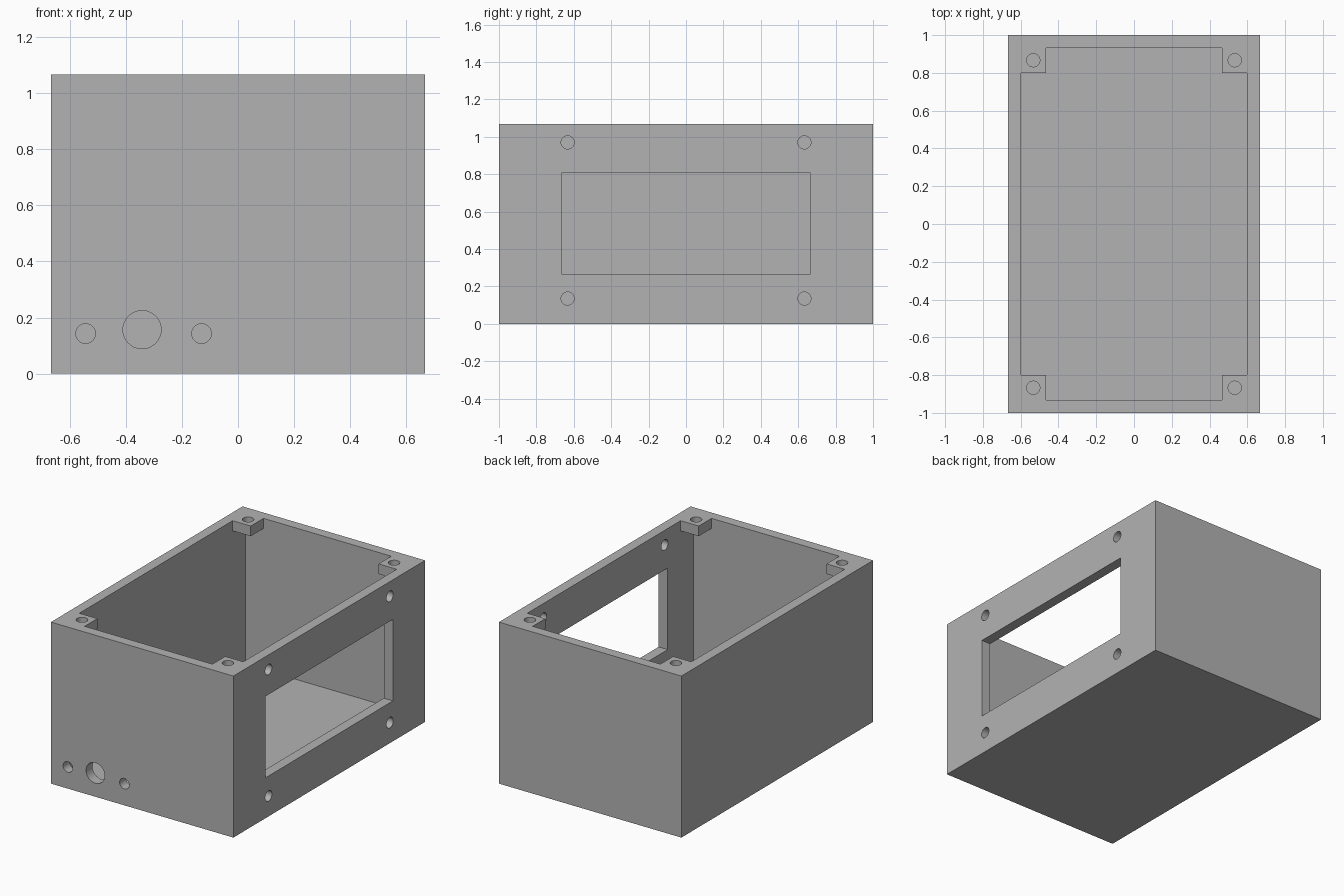
import bpy
from math import pi

if "Cube" in bpy.data.objects:
    bpy.data.objects.remove(bpy.data.objects["Cube"], do_unlink=True)

W, D, H = 1.333, 2.0, 1.067    # outer size
T = 0.067                      # wall, floor and boss thickness

grey = bpy.data.materials.new("plain grey")
grey.use_nodes = True
grey.diffuse_color = (0.45, 0.45, 0.45, 1)
grey.node_tree.nodes["Principled BSDF"].inputs["Base Color"].default_value = (0.45, 0.45, 0.45, 1)


def box(name, lo, hi):
    """Box between two opposite corners."""
    bpy.ops.mesh.primitive_cube_add(size=1, location=[(a + b) / 2 for a, b in zip(lo, hi)])
    ob = bpy.context.object
    ob.name = name
    ob.scale = [b - a for a, b in zip(lo, hi)]
    bpy.ops.object.transform_apply(location=True, rotation=True, scale=True)
    ob.data.materials.append(grey)
    return ob


def drill(name, centre, radius, axis):
    """Cylinder cutter along x, y or z, long enough to pass one wall."""
    turn = {"x": (0, pi / 2, 0), "y": (pi / 2, 0, 0), "z": (0, 0, 0)}[axis]
    bpy.ops.mesh.primitive_cylinder_add(vertices=32, radius=radius, depth=3 * T,
                                        location=centre, rotation=turn)
    ob = bpy.context.object
    ob.name = name
    bpy.ops.object.transform_apply(location=True, rotation=True, scale=True)
    ob.data.materials.append(grey)
    return ob


def combine(target, tool, operation):
    """Apply a boolean and discard the tool."""
    mod = target.modifiers.new(tool.name, 'BOOLEAN')
    mod.operation, mod.solver, mod.object = operation, 'EXACT', tool
    bpy.context.view_layer.objects.active = target
    bpy.ops.object.modifier_apply(modifier=mod.name)
    bpy.data.objects.remove(tool, do_unlink=True)


# Open-topped shell
body = box("enclosure_body", (-W / 2, -D / 2, 0), (W / 2, D / 2, H))
combine(body, box("cavity", (T - W / 2, T - D / 2, T), (W / 2 - T, D / 2 - T, H + T)), 'DIFFERENCE')

# Corner screw bosses, flush with the rim
for sx in (-1, 1):
    for sy in (-1, 1):
        xs = sorted((sx * 0.467, sx * 0.63))
        ys = sorted((sy * 0.8, sy * 0.965))
        boss = box("corner_boss", (xs[0], ys[0], H - T), (xs[1], ys[1], H))
        combine(body, boss, 'UNION')
for sx in (-1, 1):
    for sy in (-1, 1):
        combine(body, drill("lid_hole", (sx * 0.533, sy * 0.867, H), 0.035, "z"), 'DIFFERENCE')

# Display window and its four mounting holes in the +x wall
wall_x = W / 2 - T / 2
combine(body, box("window", (wall_x - T, -0.665, 0.267), (wall_x + T, 0.665, 0.805)), 'DIFFERENCE')
for y in (-0.633, 0.633):
    for z in (0.135, 0.97):
        combine(body, drill("window_hole", (wall_x, y, z), 0.035, "x"), 'DIFFERENCE')

# Connector holes in the front wall
wall_y = T / 2 - D / 2
for x, z, radius in ((-0.543, 0.143, 0.035), (-0.342, 0.157, 0.068), (-0.13, 0.143, 0.035)):
    combine(body, drill("connector_hole", (x, wall_y, z), radius, "y"), 'DIFFERENCE')

# Smooth the hole walls, keep every edge crisp
bpy.ops.object.select_all(action='DESELECT')
body.select_set(True)
bpy.context.view_layer.objects.active = body
bpy.ops.object.shade_smooth_by_angle(angle=pi / 6)
